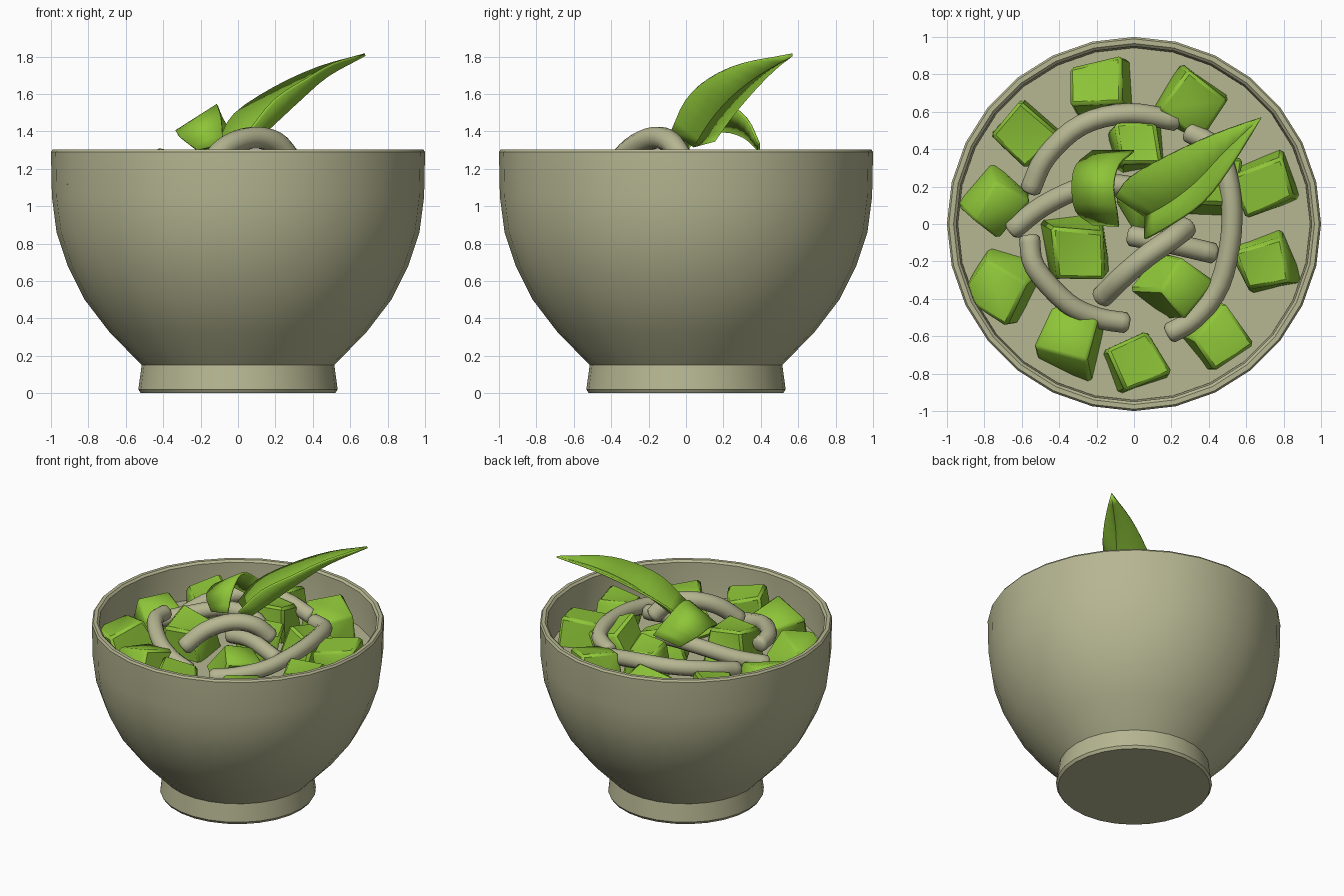
import bpy, bmesh, math, random
from mathutils import Vector, Euler

if "Cube" in bpy.data.objects:
    bpy.data.objects.remove(bpy.data.objects["Cube"])

random.seed(4)


def material(name, rgb):
    m = bpy.data.materials.new(name)
    m.diffuse_color = (*rgb, 1)
    m.use_nodes = True
    m.node_tree.nodes["Principled BSDF"].inputs["Base Color"].default_value = m.diffuse_color
    return m


CLAY = material("pale_khaki", (0.47, 0.47, 0.29))
GREEN = material("leaf_green", (0.27, 0.56, 0.04))


def finish(name, bm, mat, angle=35):
    bmesh.ops.recalc_face_normals(bm, faces=bm.faces)
    me = bpy.data.meshes.new(name)
    bm.to_mesh(me)
    bm.free()
    ob = bpy.data.objects.new(name, me)
    bpy.context.collection.objects.link(ob)
    me.materials.append(mat)
    bpy.ops.object.select_all(action='DESELECT')
    bpy.context.view_layer.objects.active = ob
    ob.select_set(True)
    bpy.ops.object.shade_smooth_by_angle(angle=math.radians(angle))
    return ob


def lathe(name, profile, mat, sides=28):
    bm = bmesh.new()
    rings = []
    for r, z in profile:
        if r == 0:
            rings.append([bm.verts.new((0, 0, z))] * sides)
        else:
            rings.append([bm.verts.new((r * math.cos(2 * math.pi * i / sides),
                                        r * math.sin(2 * math.pi * i / sides), z))
                          for i in range(sides)])
    for a, b in zip(rings, rings[1:]):
        for i in range(sides):
            j = (i + 1) % sides
            bm.faces.new(list(dict.fromkeys((a[i], a[j], b[j], b[i]))))
    return finish(name, bm, mat)


def catmull(pts, steps=4):
    p = [Vector(q) for q in pts]
    p = [2 * p[0] - p[1]] + p + [2 * p[-1] - p[-2]]
    out = []
    for i in range(1, len(p) - 2):
        a, b, c, d = p[i - 1:i + 3]
        for s in range(steps):
            t = s / steps
            out.append(0.5 * (2 * b + (c - a) * t + (2 * a - 5 * b + 4 * c - d) * t * t
                              + (3 * b - a - 3 * c + d) * t ** 3))
    return out + [p[-2]]


def noodle(name, pts, radius=0.056, sides=10):
    path = catmull(pts)
    bm = bmesh.new()
    rings = []
    for i, c in enumerate(path):
        t = (path[min(i + 1, len(path) - 1)] - path[max(i - 1, 0)]).normalized()
        u = t.cross(Vector((0, 0, 1))).normalized()
        v = u.cross(t)
        rings.append([bm.verts.new(c + radius * (u * math.cos(k * 2 * math.pi / sides)
                                                 + v * math.sin(k * 2 * math.pi / sides)))
                      for k in range(sides)])
    for a, b in zip(rings, rings[1:]):
        for k in range(sides):
            j = (k + 1) % sides
            bm.faces.new((a[k], a[j], b[j], b[k]))
    ends = [bm.faces.new(rings[0]), bm.faces.new(rings[-1])]
    bmesh.ops.bevel(bm, geom=[e for f in ends for e in f.edges], offset=0.015,
                    segments=1, affect='EDGES')
    return finish(name, bm, CLAY, 50)


def chunk(name, x, y, z, size, yaw):
    # irregular cut cube: tilted, tapered and jittered
    bm = bmesh.new()
    bmesh.ops.create_cube(bm, size=size)
    rot = Euler((random.uniform(-0.35, 0.35), random.uniform(-0.35, 0.35),
                 math.radians(yaw))).to_matrix()
    for v in bm.verts:
        j = Vector([random.uniform(-0.1, 0.1) * size for _ in range(3)])
        if v.co.z > 0:
            v.co.x *= 0.82
            v.co.y *= 0.82
        v.co = rot @ (v.co + j) + Vector((x, y, z))
    bmesh.ops.bevel(bm, geom=list(bm.edges), offset=0.018, segments=1, affect='EDGES')
    bmesh.ops.triangulate(bm, faces=bm.faces)
    return finish(name, bm, GREEN, 40)


def sheet(name, rows, thickness):
    # thin leaf surface skinned through several edge lines
    lines = [catmull(r, 3) for r in rows]
    bm = bmesh.new()
    grid = [[bm.verts.new(p) for p in l] for l in lines]
    for a, b in zip(grid, grid[1:]):
        for i in range(len(a) - 1):
            bm.faces.new((a[i], a[i + 1], b[i + 1], b[i]))
    bmesh.ops.remove_doubles(bm, verts=bm.verts, dist=0.001)
    ob = finish(name, bm, GREEN, 50)
    m = ob.modifiers.new("thickness", 'SOLIDIFY')
    m.thickness = thickness
    m.offset = 0
    return ob


# Bowl with foot, rounded rim and hollow inside
lathe("bowl", [(0, 0), (0.52, 0), (0.533, 0.02), (0.515, 0.15), (0.69, 0.33), (0.82, 0.5),
               (0.91, 0.68), (0.97, 0.86), (0.995, 1.05), (1.0, 1.29), (0.99, 1.304),
               (0.965, 1.304), (0.95, 1.29), (0.945, 1.05), (0.92, 0.87), (0.86, 0.7),
               (0.77, 0.52), (0.64, 0.36), (0.45, 0.22), (0, 0.18)], CLAY)

# Broth surface
lathe("broth", [(0.942, 1.04), (0, 1.04)], CLAY)

# Vegetable chunks: outer ring, then the inner pile
CHUNKS = [(-0.17, 0.72, 1.06, 0.31, 5), (0.31, 0.65, 1.06, 0.32, -30),
          (-0.57, 0.48, 1.06, 0.29, 50), (-0.73, 0.11, 1.06, 0.28, -35),
          (-0.71, -0.32, 1.06, 0.31, 65), (-0.34, -0.64, 1.06, 0.31, -15),
          (0.02, -0.74, 1.06, 0.30, 25), (0.43, -0.61, 1.06, 0.29, 40),
          (0.70, -0.21, 1.06, 0.30, 20), (0.71, 0.21, 1.06, 0.30, 20),
          (-0.29, -0.13, 1.12, 0.33, 5), (0.21, -0.34, 1.11, 0.28, 55),
          (0.02, 0.42, 1.13, 0.28, 10), (0.42, 0.2, 1.1, 0.28, 0),
          (0.1, 0.1, 1.12, 0.28, 30)]
for i, c in enumerate(CHUNKS):
    chunk(f"vegetable_chunk_{i + 1}", *c)

# Noodles
noodle("noodle_back", [(-0.56, 0.17, 1.14), (-0.47, 0.36, 1.19), (-0.28, 0.53, 1.22),
                       (-0.03, 0.59, 1.22), (0.24, 0.55, 1.17)])
noodle("noodle_right", [(0.28, 0.5, 1.17), (0.44, 0.4, 1.2), (0.51, 0.2, 1.22),
                        (0.52, -0.05, 1.21), (0.46, -0.32, 1.18), (0.33, -0.5, 1.16),
                        (0.18, -0.59, 1.14)])
noodle("noodle_left", [(-0.66, -0.04, 1.13), (-0.48, 0.1, 1.18), (-0.25, 0.2, 1.24),
                       (-0.02, 0.2, 1.24), (0.15, 0.12, 1.18)])
noodle("noodle_front", [(-0.56, -0.06, 1.23), (-0.53, -0.23, 1.24), (-0.36, -0.42, 1.2),
                        (-0.2, -0.5, 1.15), (-0.03, -0.53, 1.11)])
noodle("noodle_arch", [(-0.18, -0.4, 1.19), (-0.07, -0.29, 1.31), (0.07, -0.17, 1.365),
                       (0.2, -0.08, 1.34), (0.29, -0.01, 1.24)], 0.06)
noodle("noodle_centre", [(-0.03, -0.06, 1.2), (0.18, -0.1, 1.23), (0.44, -0.16, 1.18)])

# Large upright leaf, cupped along the midrib
TIP = (0.68, 0.57, 1.81)
sheet("large_leaf", [
    [(0.06, -0.08, 1.40), (0.2, 0.0, 1.57), (0.37, 0.12, 1.68), (0.51, 0.3, 1.76), TIP],
    [(0.06, 0.04, 1.32), (0.2, 0.12, 1.45), (0.34, 0.23, 1.58), (0.48, 0.38, 1.70), TIP],
    [(-0.1, 0.15, 1.35), (-0.02, 0.25, 1.49), (0.19, 0.37, 1.63), (0.43, 0.48, 1.74), TIP],
], 0.015)

# Curled leaf slice arching over the pile
sheet("curled_leaf", [
    [(-0.22, 0.0, 1.3), (-0.31, 0.07, 1.37), (-0.33, 0.2, 1.4), (-0.31, 0.31, 1.37),
     (-0.22, 0.39, 1.3)],
    [(-0.08, -0.01, 1.33), (-0.09, 0.06, 1.47), (-0.11, 0.2, 1.54), (-0.08, 0.32, 1.47),
     (0.0, 0.39, 1.33)],
], 0.015)
